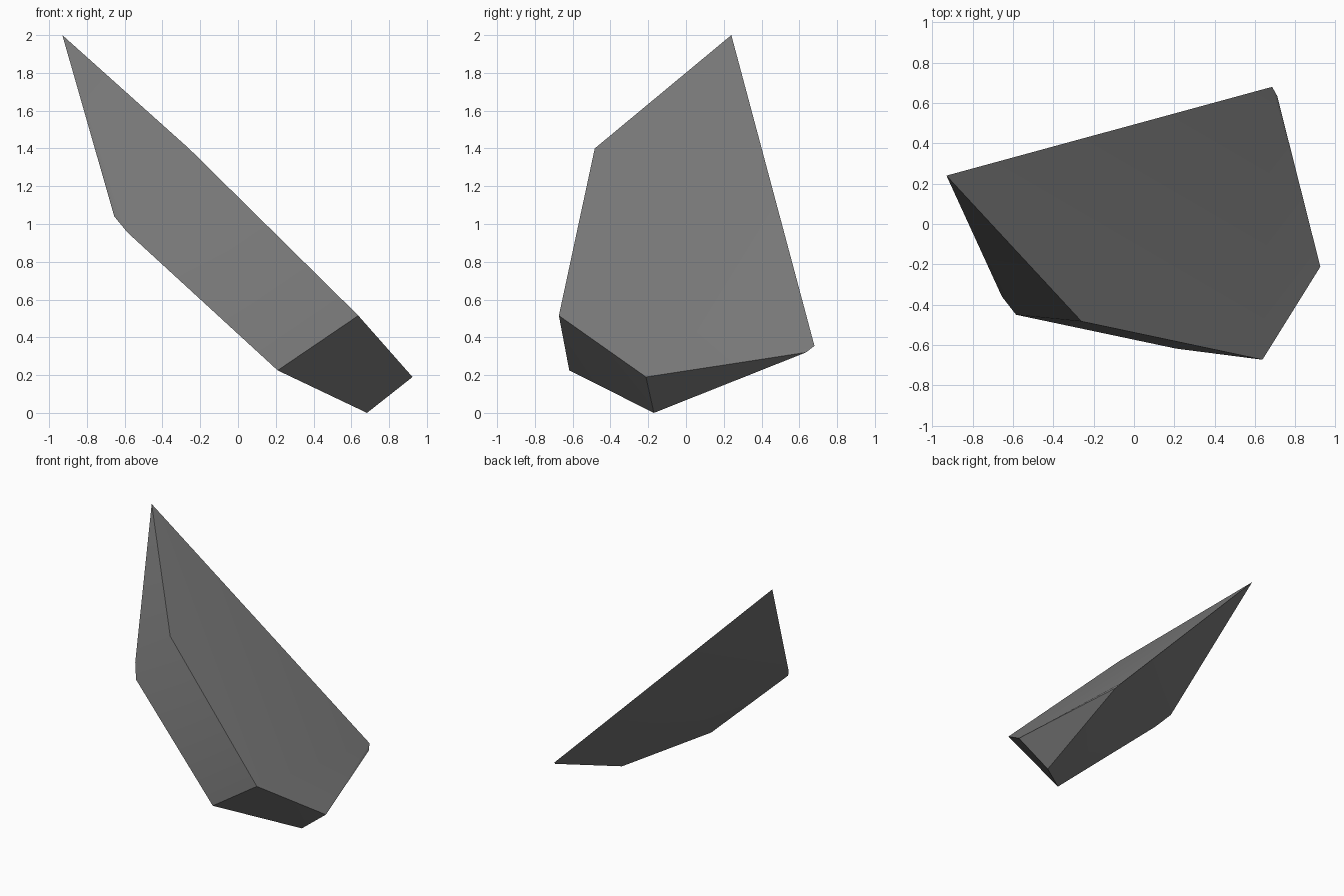
import bpy, bmesh, math

if "Cube" in bpy.data.objects:
    bpy.data.objects.remove(bpy.data.objects["Cube"])

# Single stone colour
stone = bpy.data.materials.new("stone grey")
stone.diffuse_color = (0.2, 0.2, 0.2, 1)
stone.use_nodes = True
stone.node_tree.nodes["Principled BSDF"].inputs["Base Color"].default_value = stone.diffuse_color

# Corners of the leaning shard: upper slab face, then the underside
upper = [(-0.93, 0.24, 2.0), (-0.26, -0.483, 1.40), (0.637, -0.673, 0.515),
         (0.924, -0.212, 0.19), (0.685, 0.68, 0.355)]
lower = [(0.71, 0.635, 0.32), (0.683, -0.17, 0.0), (0.21, -0.618, 0.225),
         (-0.585, -0.45, 0.955), (-0.655, -0.36, 1.04)]

# Wrap the corners in a convex hull and merge the flat regions
bm = bmesh.new()
for co in upper + lower:
    bm.verts.new(co)
bmesh.ops.convex_hull(bm, input=bm.verts)
bmesh.ops.dissolve_limit(bm, angle_limit=math.radians(1.5),
                         verts=bm.verts, edges=bm.edges)
bmesh.ops.recalc_face_normals(bm, faces=bm.faces)

mesh = bpy.data.meshes.new("rock_shard")
bm.to_mesh(mesh)
bm.free()
mesh.materials.append(stone)
shard = bpy.data.objects.new("rock_shard", mesh)
bpy.context.collection.objects.link(shard)

# Soft shading across shallow facets, crisp main edges
bpy.context.view_layer.objects.active = shard
shard.select_set(True)
bpy.ops.object.shade_smooth_by_angle(angle=math.radians(30))
